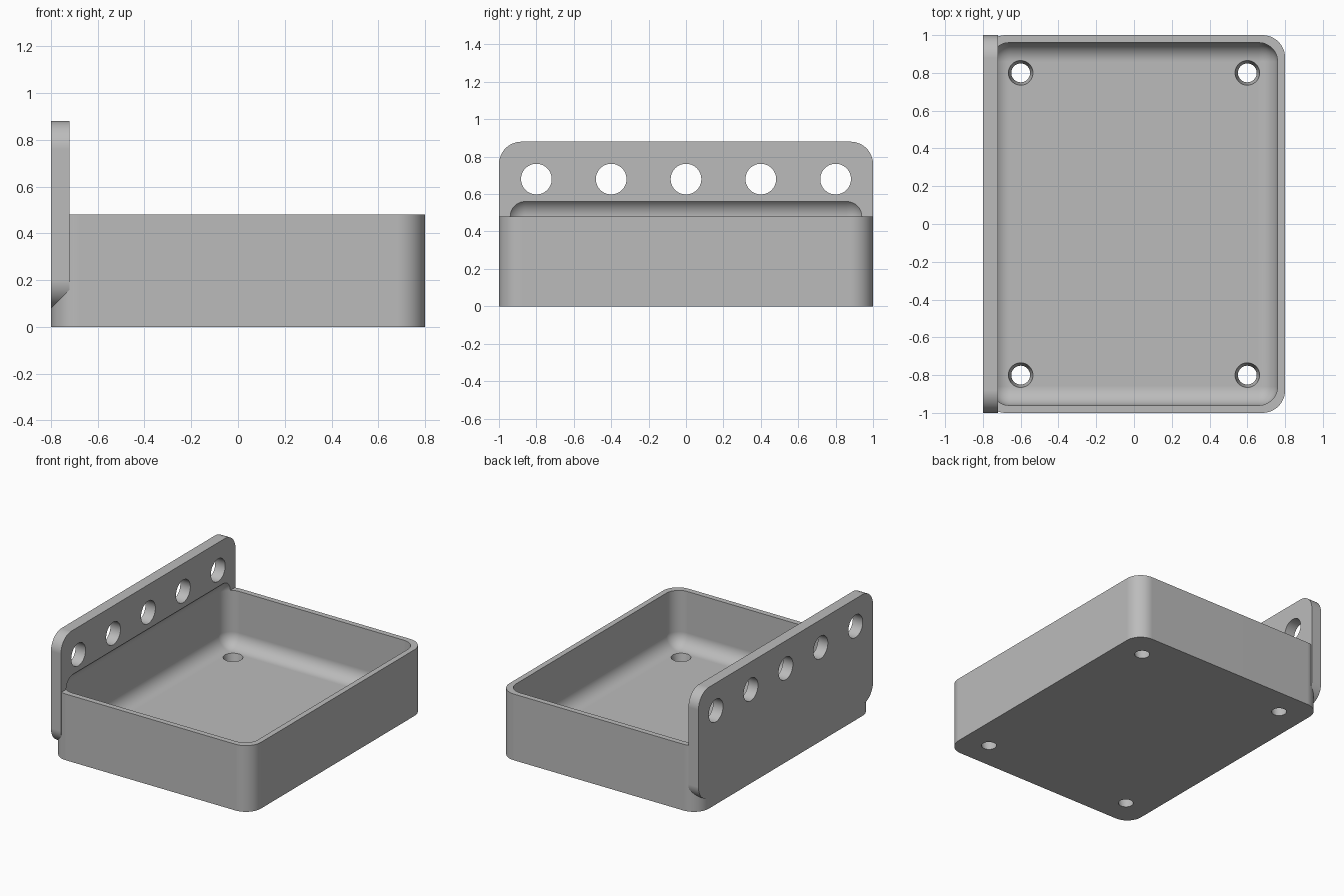
import bpy, bmesh, math
from mathutils import Matrix, Vector

cube = bpy.data.objects.get("Cube")
if cube:
    bpy.data.objects.remove(cube, do_unlink=True)

SEGMENTS = 12
WALL = 0.04
FLOOR = 0.08
CORNER = 0.12

grey = bpy.data.materials.new("plain grey")
grey.use_nodes = True
color = (0.5, 0.5, 0.5, 1)
grey.diffuse_color = color
grey.node_tree.nodes["Principled BSDF"].inputs["Base Color"].default_value = color


def add_object(name, bm):
    bmesh.ops.recalc_face_normals(bm, faces=bm.faces)
    mesh = bpy.data.meshes.new(name)
    bm.to_mesh(mesh)
    bm.free()
    mesh.materials.append(grey)
    obj = bpy.data.objects.new(name, mesh)
    bpy.context.collection.objects.link(obj)
    return obj


def rounded_block(name, low, high, radius, axis=None):
    """Box with rounded edges: those along one axis, or all of them."""
    low, high = Vector(low), Vector(high)
    bm = bmesh.new()
    bmesh.ops.create_cube(bm, size=1)
    for v in bm.verts:
        v.co = (low + high) / 2 + v.co * (high - low)
    edges = [e for e in bm.edges if axis is None
             or abs(e.verts[0].co[axis] - e.verts[1].co[axis]) > 1e-4]
    bmesh.ops.bevel(bm, geom=edges, offset=radius, segments=SEGMENTS,
                    profile=0.5, affect='EDGES')
    return add_object(name, bm)


def drill(name, centres, r_low, r_high, depth, turn=Matrix()):
    """One cutter holding a drill bit at each centre."""
    bm = bmesh.new()
    for c in centres:
        bmesh.ops.create_cone(bm, cap_ends=True, segments=48, radius1=r_low,
                              radius2=r_high, depth=depth,
                              matrix=Matrix.Translation(c) @ turn)
    return add_object(name, bm)


def combine(target, other, operation):
    mod = target.modifiers.new(operation.lower(), 'BOOLEAN')
    mod.operation = operation
    mod.solver = 'EXACT'
    mod.object = other
    bpy.context.view_layer.objects.active = target
    bpy.ops.object.modifier_apply(modifier=mod.name)
    bpy.data.objects.remove(other, do_unlink=True)


# Tray body and the tall mounting plate on its side
tray = rounded_block("wall_mount_tray", (-0.8, -1, 0), (0.8, 1, 0.48), CORNER, axis=2)
plate = rounded_block("mounting_plate", (-0.8, -1, 0.08), (-0.72, 1, 0.88), CORNER, axis=0)
combine(tray, plate, 'UNION')

# Rounded cavity, which also undercuts the plate a little
cavity = rounded_block("cavity", (-0.8 + WALL, -1 + WALL, FLOOR),
                       (0.8 - WALL, 1 - WALL, 0.58), 0.1)
combine(tray, cavity, 'DIFFERENCE')

# Row of round holes through the plate
row = [(-0.76, y * 0.4, 0.68) for y in range(-2, 3)]
combine(tray, drill("plate_holes", row, 0.082, 0.082, 0.2,
                    Matrix.Rotation(math.pi / 2, 4, 'Y')), 'DIFFERENCE')

# Tapered drain holes in the floor corners
corners = [(x, y, FLOOR / 2) for x in (-0.6, 0.6) for y in (-0.8, 0.8)]
combine(tray, drill("floor_holes", corners, 0.046, 0.069, FLOOR * 1.5), 'DIFFERENCE')

# Smooth curves, crisp edges
bpy.ops.object.select_all(action='DESELECT')
tray.select_set(True)
bpy.context.view_layer.objects.active = tray
bpy.ops.object.shade_smooth_by_angle(angle=math.radians(25))
normals = tray.modifiers.new("weighted normals", 'WEIGHTED_NORMAL')
normals.keep_sharp = True
